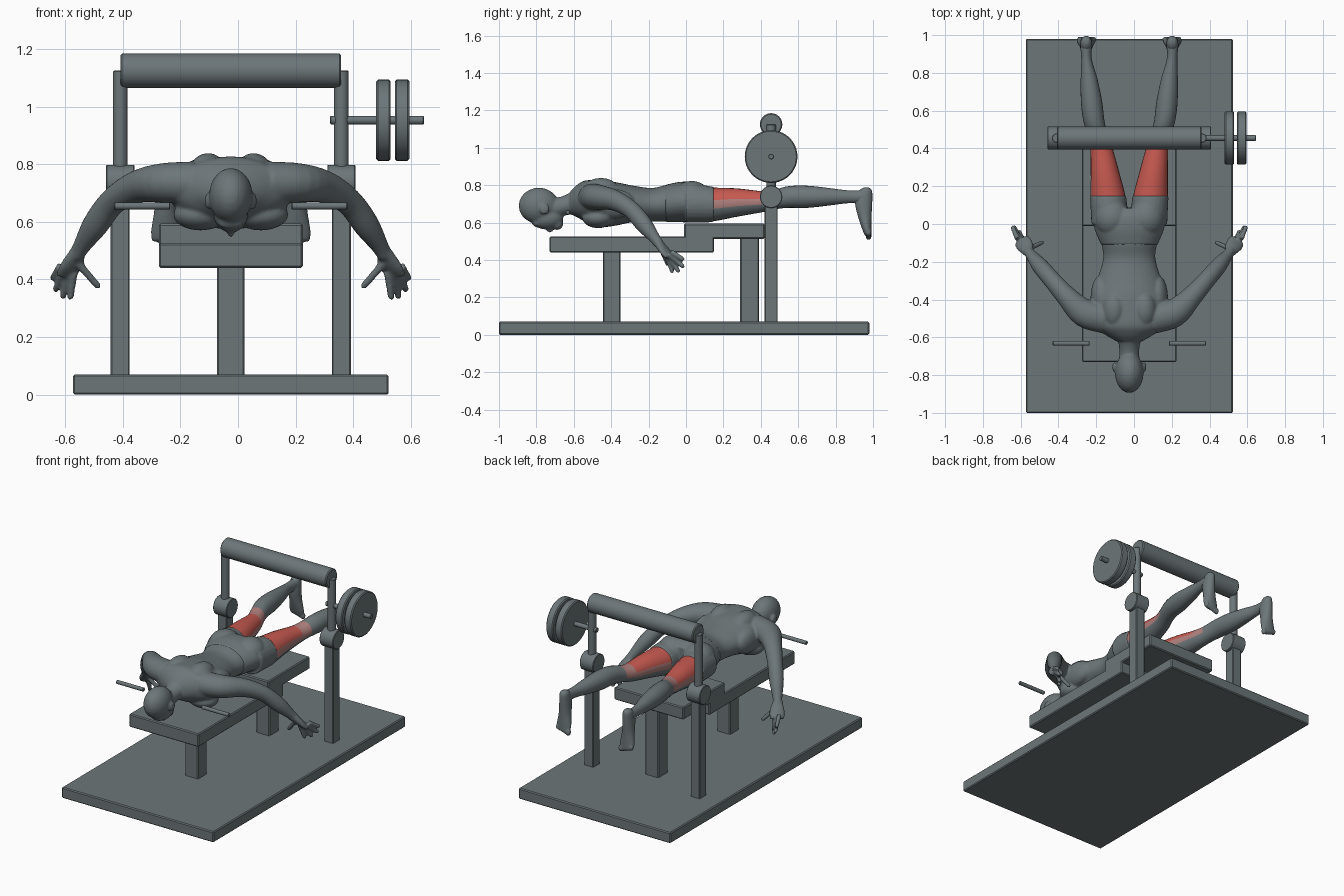
import bpy, bmesh, math
from mathutils import Vector, Matrix

cube = bpy.data.objects.get("Cube")
if cube:
    bpy.data.objects.remove(cube)

MID = -0.025  # shared centre line of machine and figure


def material(name, rgb):
    m = bpy.data.materials.new(name)
    m.use_nodes = True
    m.diffuse_color = (*rgb, 1)
    m.node_tree.nodes["Principled BSDF"].inputs["Base Color"].default_value = (*rgb, 1)
    return m


GREY = material("slate grey", (0.15, 0.18, 0.19))
RED = material("muscle red", (0.56, 0.1, 0.08))
PINK = material("muscle pink", (0.42, 0.21, 0.2))


def finish(name, bm, mats=(GREY,), angle=40):
    bmesh.ops.recalc_face_normals(bm, faces=bm.faces)
    me = bpy.data.meshes.new(name)
    bm.to_mesh(me)
    bm.free()
    ob = bpy.data.objects.new(name, me)
    ob.location.x = MID
    for m in mats:
        me.materials.append(m)
    bpy.context.collection.objects.link(ob)
    bpy.ops.object.select_all(action='DESELECT')
    ob.select_set(True)
    bpy.context.view_layer.objects.active = ob
    if angle:
        bpy.ops.object.shade_smooth_by_angle(angle=math.radians(angle))
    return ob


def box(name, lo, hi, bevel=0.006):
    lo, hi = Vector(lo), Vector(hi)
    bm = bmesh.new()
    bmesh.ops.create_cube(bm, size=1, matrix=Matrix.Translation((lo + hi) / 2) @ Matrix.Diagonal((*(hi - lo), 1)))
    bmesh.ops.bevel(bm, geom=bm.edges[:], offset=bevel, segments=1, affect='EDGES')
    return finish(name, bm, angle=0)


def rod(name, centre, radius, length, along_x=True, bevel=0.003):
    bm = bmesh.new()
    turn = Matrix.Rotation(math.pi / 2, 4, 'Y') if along_x else Matrix()
    bmesh.ops.create_cone(bm, cap_ends=True, segments=40, radius1=radius, radius2=radius, depth=length,
                          matrix=Matrix.Translation(centre) @ turn)
    rims = [e for e in bm.edges if any(len(f.verts) > 4 for f in e.link_faces)]
    bmesh.ops.bevel(bm, geom=rims, offset=bevel, segments=1, affect='EDGES')
    return finish(name, bm)


def ball(bm, centre, radii, tilt=0):
    m = Matrix.Translation(centre) @ Matrix.Rotation(tilt, 4, 'Y') @ Matrix.Diagonal((*radii, 1))
    bmesh.ops.create_icosphere(bm, subdivisions=3, radius=1, matrix=m)


def spline(a, b, c, d, t):
    return (b * 2 + (c - a) * t + (a * 2 - b * 5 + c * 4 - d) * t * t + (b * 3 - a - c * 3 + d) * t ** 3) / 2


def loft(bm, keys, axis=None, ref=(0, 0, 1), n=24, steps=4, colour=None):
    """Elliptical tube through (x, y, z, side radius, up radius) keys."""
    k = [Vector(p) for p in keys]
    k = [k[0] * 2 - k[1]] + k + [k[-1] * 2 - k[-2]]
    path = [spline(*k[i:i + 4], s / steps) for i in range(len(k) - 3) for s in range(steps)] + [k[-2]]
    ref, rings = Vector(ref), []
    for i, p in enumerate(path):
        t = Vector(axis) if axis else Vector((path[min(i + 1, len(path) - 1)] - path[max(i - 1, 0)])[:3]).normalized()
        up = (ref - t * ref.dot(t)).normalized()
        side = t.cross(up)
        turns = [math.tau * j / n for j in range(n)]
        rings.append([bm.verts.new(Vector(p[:3]) + side * p[3] * math.sin(a) + up * p[4] * math.cos(a))
                      for a in turns])
    for r, s in zip(rings, rings[1:]):
        for j in range(n):
            f = bm.faces.new((r[j], r[(j + 1) % n], s[(j + 1) % n], s[j]))
            if colour:
                a = (j + 0.5) * 360 / n
                f.material_index = colour((r[0].co.y + s[0].co.y) / 2, min(a, 360 - a))
    bm.faces.new(rings[0])
    bm.faces.new(rings[-1])


def fuse(ob, voxel, smoothing):
    m = ob.modifiers.new("union", 'REMESH')
    m.mode, m.voxel_size, m.use_smooth_shade = 'VOXEL', voxel, True
    s = ob.modifiers.new("soften", 'SMOOTH')
    s.factor, s.iterations = 0.5, smoothing


# Bench and frame
box("base_plate", (-0.548, -1, 0), (0.548, 0.98, 0.07))
box("front_pad", (-0.25, -0.73, 0.44), (0.25, 0.15, 0.525))
box("rear_pad", (-0.25, -0.01, 0.513), (0.25, 0.42, 0.594))
box("front_bench_leg", (-0.048, -0.445, 0.06), (0.048, -0.35, 0.45))
box("rear_bench_leg", (-0.048, 0.29, 0.06), (0.048, 0.39, 0.52))

# Side posts with pivots, swing arms and grips
for side, s in (("left", 1), ("right", -1)):
    x = 0.384 * s
    box(side + "_post", (x - 0.033, 0.42, 0.06), (x + 0.033, 0.49, 0.73), 0.004)
    rod(side + "_pivot", (x, 0.455, 0.738), 0.06, 0.098)
    rod(side + "_swing_arm", (x, 0.455, 0.93), 0.025, 0.39, False)
    rod(side + "_grip", (0.308 * s, -0.632, 0.655), 0.012, 0.195)

# Leg roller and weights
rod("leg_roller", (0, 0.455, 1.125), 0.06, 0.766, bevel=0.006)
rod("weight_bar", (0.508, 0.455, 0.953), 0.015, 0.326)
for name, x in (("inner_weight", 0.53), ("outer_weight", 0.595)):
    rod(name, (x, 0.455, 0.953), 0.141, 0.05, bevel=0.006)

# Upper body: trunk, neck, head, arms and hands fused into one skin
bm = bmesh.new()
Y = (0, 1, 0)
trunk = [(-0.62, 0.705, 0.07, 0.06), (-0.585, 0.715, 0.13, 0.085), (-0.54, 0.715, 0.195, 0.11),
         (-0.47, 0.7, 0.21, 0.125), (-0.38, 0.7, 0.195, 0.117), (-0.28, 0.7, 0.165, 0.097),
         (-0.18, 0.695, 0.138, 0.09), (-0.09, 0.705, 0.15, 0.098), (0.05, 0.71, 0.175, 0.095)]
loft(bm, [(0, *p) for p in trunk], Y, n=32)
loft(bm, [(0, -0.74, 0.67, 0.055, 0.06), (0, -0.65, 0.69, 0.054, 0.052), (0, -0.55, 0.72, 0.075, 0.07)])
ball(bm, (0, -0.787, 0.69), (0.076, 0.108, 0.097))          # skull
ball(bm, (0, -0.745, 0.625), (0.06, 0.09, 0.062))           # face
ball(bm, (0, -0.69, 0.595), (0.037, 0.034, 0.035))          # chin
ball(bm, (0, -0.728, 0.568), (0.013, 0.02, 0.022))          # nose
ball(bm, (0, -0.795, 0.595), (0.045, 0.025, 0.02))          # brow
for s in (1, -1):
    ball(bm, (0.079 * s, -0.757, 0.672), (0.011, 0.026, 0.03))
    ball(bm, (0.085 * s, -0.455, 0.785), (0.06, 0.09, 0.052), 0.5 * s)   # shoulder blade
    ball(bm, (0.105 * s, -0.47, 0.625), (0.095, 0.085, 0.055))           # chest
    ball(bm, (0.15 * s, -0.39, 0.7), (0.055, 0.12, 0.08))                # side muscle
    arm = [(0.13, -0.5, 0.735, 0.08, 0.075), (0.24, -0.47, 0.735, 0.075, 0.068), (0.33, -0.385, 0.72, 0.056, 0.056),
           (0.41, -0.295, 0.67, 0.047, 0.047), (0.47, -0.225, 0.59, 0.044, 0.046),
           (0.515, -0.17, 0.52, 0.031, 0.031), (0.535, -0.145, 0.485, 0.025, 0.028)]
    loft(bm, [(p[0] * s, *p[1:]) for p in arm])
    palm = [(0.53, -0.155, 0.5, 0.026, 0.024), (0.552, -0.115, 0.45, 0.045, 0.021), (0.573, -0.085, 0.415, 0.043, 0.015)]
    loft(bm, [(p[0] * s, *p[1:]) for p in palm])
    fingers = [((0.545, -0.105, 0.425), (0.558, -0.07, 0.33)), ((0.56, -0.095, 0.42), (0.585, -0.035, 0.333)),
               ((0.58, -0.085, 0.425), (0.61, -0.01, 0.36)), ((0.592, -0.08, 0.445), (0.62, -0.01, 0.4)),
               ((0.53, -0.13, 0.455), (0.455, -0.095, 0.37))]
    for a, b in fingers:
        a, b = Vector(a), Vector(b)
        a.x, b.x = a.x * s, b.x * s
        loft(bm, [(*a.lerp(b, t), r, r) for t, r in ((0, 0.015), (0.5, 0.013), (0.9, 0.012), (1, 0.006))], n=12)
fuse(finish("upper_body", bm), 0.007, 4)

# Shorts: pelvis and two short legs
bm = bmesh.new()
hips = [(-0.11, 0.702, 0.15, 0.1), (-0.03, 0.71, 0.183, 0.108), (0.04, 0.708, 0.195, 0.107), (0.085, 0.7, 0.185, 0.09)]
loft(bm, [(0, *p) for p in hips], Y, n=32)
for s in (1, -1):
    ball(bm, (0.09 * s, 0.03, 0.74), (0.095, 0.1, 0.083))
    loft(bm, [(0.105 * s, 0, 0.7, 0.096, 0.1), (0.108 * s, 0.09, 0.7, 0.097, 0.1),
              (0.112 * s, 0.148, 0.697, 0.096, 0.094)], Y)
fuse(finish("shorts", bm), 0.007, 2)


# Legs, with the back of each thigh coloured
def thigh_colour(y, angle):
    if not 0.145 < y < 0.48 or angle > 105:
        return 0
    return 1 if y < 0.41 and angle < 75 else 2


leg = [(0.108, 0.08, 0.7, 0.09, 0.092), (0.112, 0.146, 0.697, 0.092, 0.09), (0.128, 0.27, 0.707, 0.076, 0.076),
       (0.149, 0.41, 0.712, 0.058, 0.056), (0.17, 0.48, 0.725, 0.054, 0.053), (0.188, 0.55, 0.737, 0.056, 0.058),
       (0.2, 0.65, 0.738, 0.056, 0.059), (0.213, 0.77, 0.738, 0.044, 0.046), (0.226, 0.87, 0.738, 0.028, 0.034),
       (0.23, 0.95, 0.738, 0.03, 0.036)]
foot = [(0.965, 0.788, 0.012, 0.014), (0.96, 0.77, 0.028, 0.035), (0.95, 0.71, 0.034, 0.046),
        (0.955, 0.64, 0.038, 0.038), (0.966, 0.57, 0.049, 0.026), (0.973, 0.535, 0.047, 0.019)]
for side, s in (("left", 1), ("right", -1)):
    bm = bmesh.new()
    loft(bm, [(p[0] * s, *p[1:]) for p in leg], Y, colour=thigh_colour)
    finish(side + "_leg", bm, (GREY, RED, PINK))
    bm = bmesh.new()
    loft(bm, [(0.228 * s, *p) for p in foot], (0, 0, -1), ref=Y)
    loft(bm, [(0.225 * s, 0.87, 0.738, 0.024, 0.03), (0.23 * s, 0.96, 0.738, 0.026, 0.034)], Y)
    for i in range(5):
        ball(bm, ((0.19 + 0.019 * i) * s, 0.976, 0.528 + 0.005 * i),
             (0.015 - 0.0012 * i, 0.016, 0.022 - 0.001 * i))
    fuse(finish(side + "_foot", bm), 0.006, 3)
